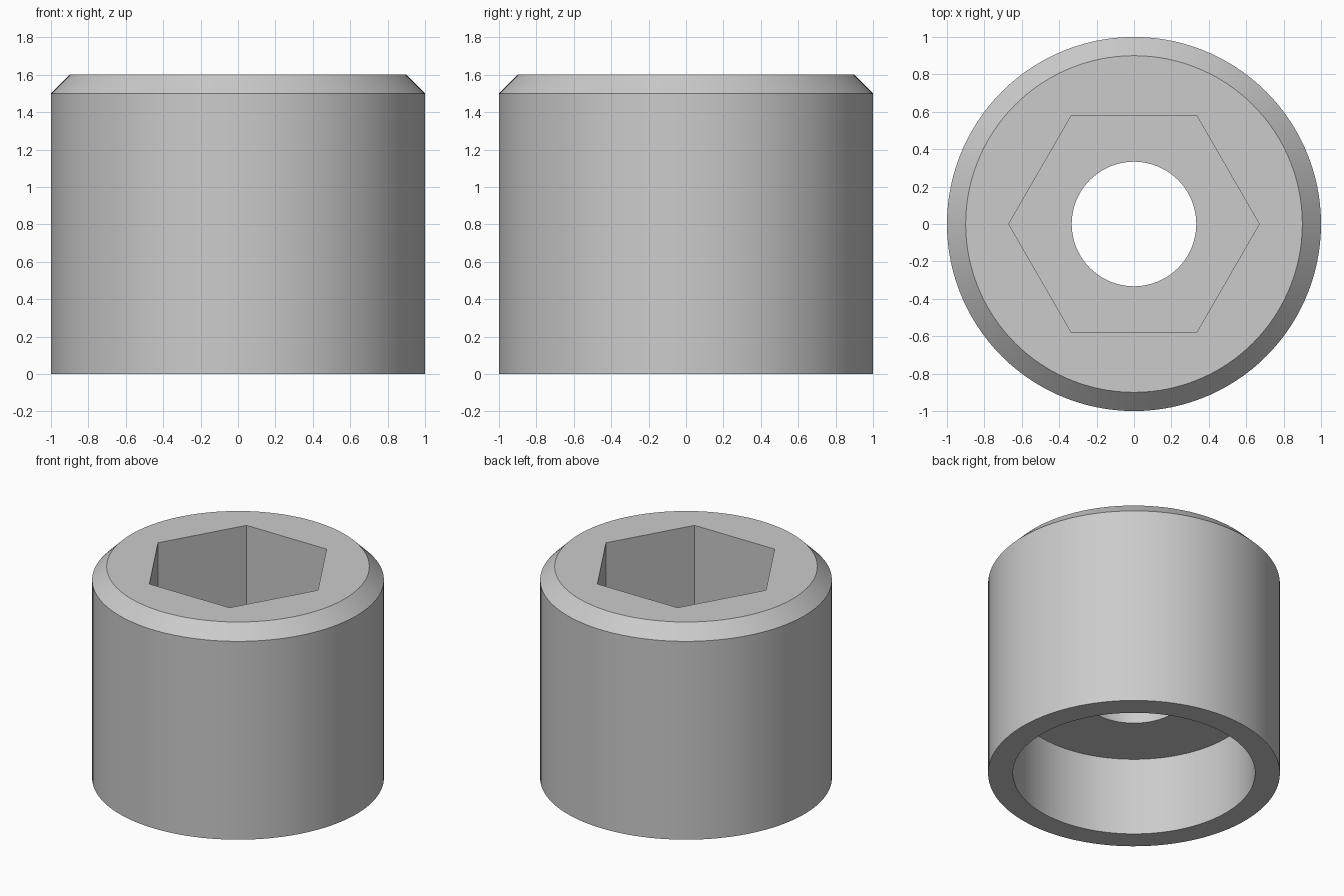
import bpy
import bmesh
from math import cos, sin, pi, radians

cube = bpy.data.objects.get("Cube")
if cube:
    bpy.data.objects.remove(cube)

SEGMENTS = 120          # divisible by six, so the hexagon corners are exact
HEX_APOTHEM = 0.58
HEX = "hex"

# Single plain metal colour
steel = bpy.data.materials.new("grey steel")
steel.use_nodes = True
grey = (0.6, 0.6, 0.6, 1)
steel.diffuse_color = grey
steel.node_tree.nodes["Principled BSDF"].inputs["Base Color"].default_value = grey


def radius_at(shape, angle):
    """Constant radius for round rings, hexagon outline for socket rings."""
    if shape == HEX:
        return HEX_APOTHEM / cos(angle % (pi / 3) - pi / 6)
    return shape


def add_ring(bm, shape, z):
    ring = []
    for i in range(SEGMENTS):
        a = 2 * pi * i / SEGMENTS
        r = radius_at(shape, a)
        ring.append(bm.verts.new((r * cos(a), r * sin(a), z)))
    return ring


# Closed section: outer wall, chamfer, hex socket, through hole, lower bore
section = [
    (1.0, 0), (1.0, 1.5), (0.9, 1.6),
    (HEX, 1.6), (HEX, 0.8),
    (0.333, 0.8), (0.333, 0.59),
    (0.83, 0.59), (0.83, 0),
]

bm = bmesh.new()
rings = [add_ring(bm, shape, z) for shape, z in section]
for k, low in enumerate(rings):
    high = rings[(k + 1) % len(rings)]
    for i in range(SEGMENTS):
        j = (i + 1) % SEGMENTS
        bm.faces.new((low[i], low[j], high[j], high[i]))
bmesh.ops.recalc_face_normals(bm, faces=bm.faces)

mesh = bpy.data.meshes.new("socket_collar")
bm.to_mesh(mesh)
bm.free()
mesh.materials.append(steel)
collar = bpy.data.objects.new("socket_collar", mesh)
bpy.context.collection.objects.link(collar)

# Smooth round walls, crisp rims and hexagon corners
bpy.ops.object.select_all(action="DESELECT")
collar.select_set(True)
bpy.context.view_layer.objects.active = collar
bpy.ops.object.shade_smooth_by_angle(angle=radians(30))
